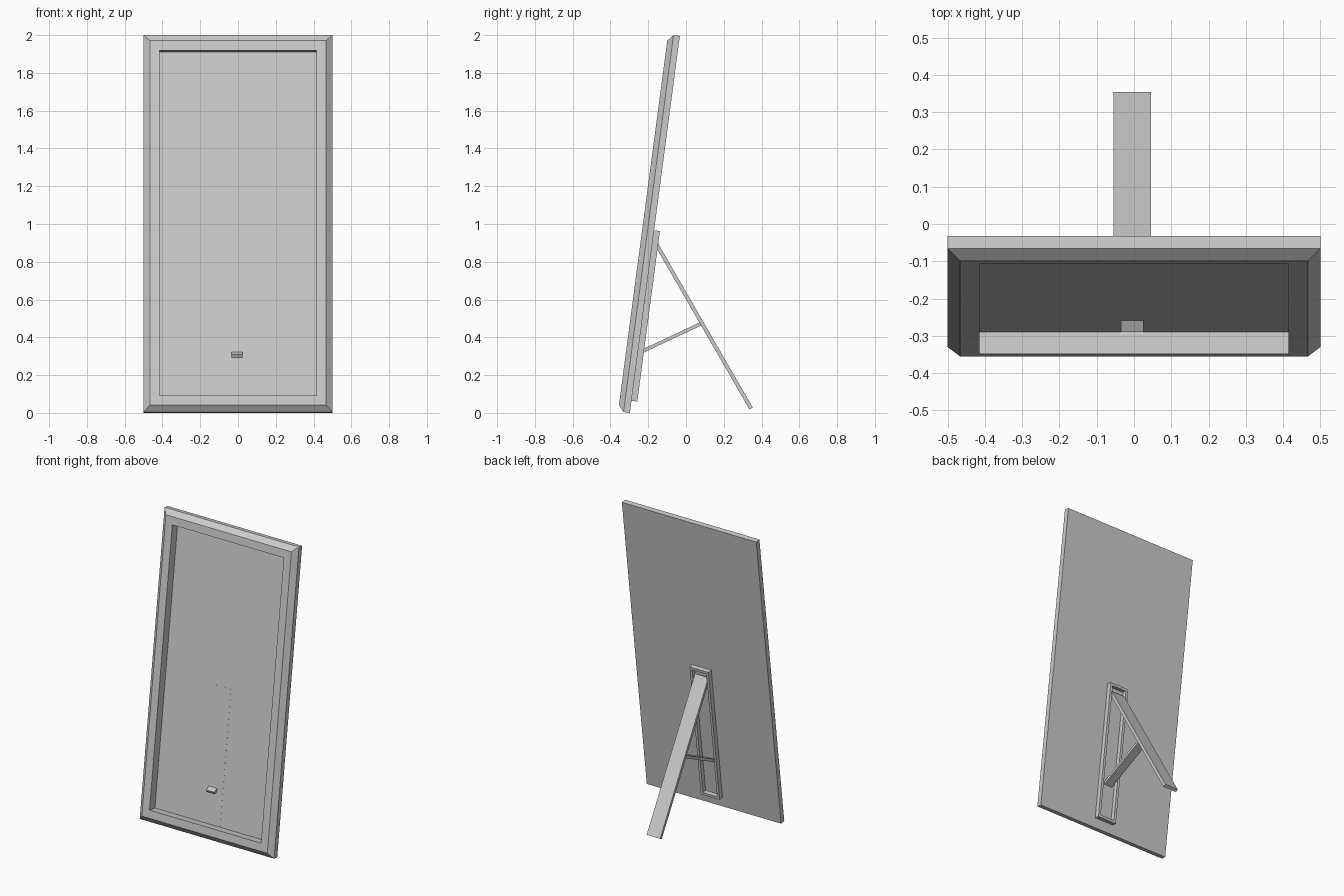
import bpy, bmesh, math
from mathutils import Matrix, Vector

if "Cube" in bpy.data.objects:
    bpy.data.objects.remove(bpy.data.objects["Cube"])

TILT = math.radians(7.55)
S, C = math.sin(TILT), math.cos(TILT)
# Board space: x across, y up the board, z out of its front
LEAN = Matrix(((1, 0, 0, 0), (0, S, -C, -0.297), (0, C, S, 0), (0, 0, 0, 1)))
W, L = 0.5, 2.013


def finish(name, bm, matrix=None):
    if matrix:
        bm.transform(matrix)
    bmesh.ops.recalc_face_normals(bm, faces=bm.faces)
    mesh = bpy.data.meshes.new(name)
    bm.to_mesh(mesh)
    bm.free()
    obj = bpy.data.objects.new(name, mesh)
    bpy.context.collection.objects.link(obj)
    return obj


def rect_ring(bm, x0, x1, y0, y1, z):
    return [bm.verts.new(p) for p in ((x0, y0, z), (x1, y0, z), (x1, y1, z), (x0, y1, z))]


def bridge(bm, a, b):
    for i in range(4):
        j = (i + 1) % 4
        bm.faces.new((a[i], a[j], b[j], b[i]))


def bar(name, start, end, x0, x1, thick):
    """Flat bar between two (y, z) points, seen from the side."""
    a, b = Vector(start), Vector(end)
    d = (b - a).normalized()
    n = Vector((-d.y, d.x)) * thick / 2
    bm = bmesh.new()
    ends = [[bm.verts.new((x, *p)) for p in (a + n, b + n, b - n, a - n)] for x in (x0, x1)]
    bridge(bm, *ends)
    for ring in ends:
        bm.faces.new(ring)
    return finish(name, bm)


# Mirror board: back, straight sides, chamfer, front border, recessed glass
bm = bmesh.new()
profile = [(0, 0), (0, 0.034), (0.033, 0.063), (0.085, 0.063), (0.085, 0.004)]
rings = [rect_ring(bm, -W + i, W - i, i, L - i, z) for i, z in profile]
for a, b in zip(rings, rings[1:]):
    bridge(bm, a, b)
bm.faces.new(rings[0])
bm.faces.new(rings[-1])
finish("mirror_frame", bm, LEAN)

# Shallow tray on the back that houses the folded leg
bm = bmesh.new()
rim = 0.017
outer = (-0.07, 0.07, 0.065, 0.975)
inner = (outer[0] + rim, outer[1] - rim, outer[2] + rim, outer[3] - rim)
rings = [rect_ring(bm, *outer, 0.0045), rect_ring(bm, *outer, -0.031),
         rect_ring(bm, *inner, -0.031), rect_ring(bm, *inner, -0.002)]
for a, b in zip(rings, rings[1:]):
    bridge(bm, a, b)
bm.faces.new(rings[0])
bm.faces.new(rings[-1])
finish("leg_tray", bm, LEAN)

# Support leg and the brace that props it open
bar("support_leg", (-0.168, 0.912), (0.345, 0.023), -0.055, 0.045, 0.02)
bar("leg_brace", (-0.286, 0.300), (0.083, 0.474), -0.035, 0.025, 0.018)
